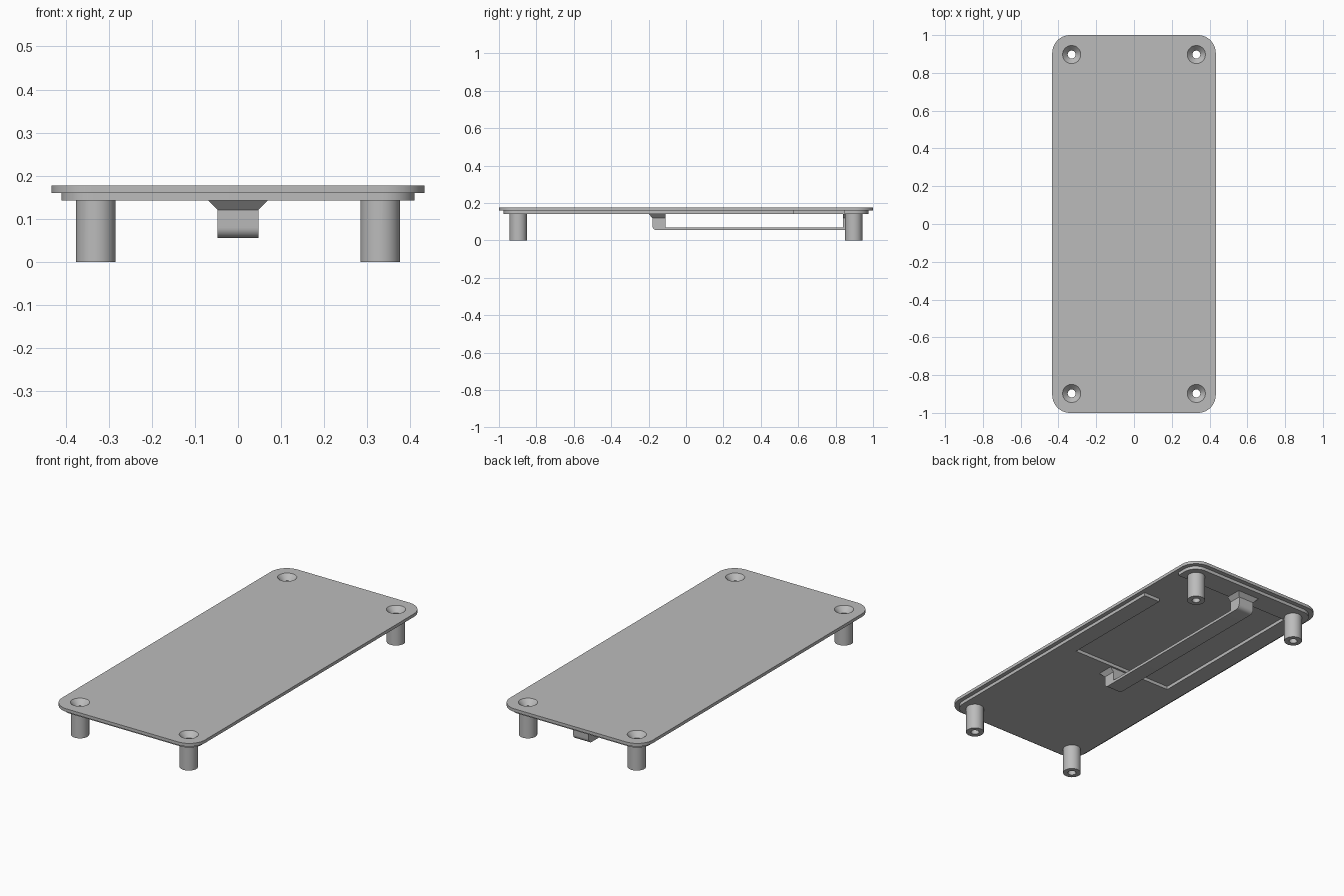
import bpy, bmesh, math

if "Cube" in bpy.data.objects:
    bpy.data.objects.remove(bpy.data.objects["Cube"])

grey = bpy.data.materials.new("plain_grey")
grey.diffuse_color = (0.5, 0.5, 0.5, 1)
grey.use_nodes = True
grey.node_tree.nodes["Principled BSDF"].inputs["Base Color"].default_value = grey.diffuse_color


def prism(name, pts, lo, hi, axis="z"):
    """Extrude a 2D outline: (x, y) along z, or (y, z) along x."""
    bm = bmesh.new()
    if axis == "z":
        at = lambda p, h: (p[0], p[1], h)
    else:
        at = lambda p, h: (h, p[0], p[1])
    a = [bm.verts.new(at(p, lo)) for p in pts]
    b = [bm.verts.new(at(p, hi)) for p in pts]
    bm.faces.new(a[::-1])
    bm.faces.new(b)
    for i in range(len(pts)):
        j = (i + 1) % len(pts)
        bm.faces.new((a[i], a[j], b[j], b[i]))
    return finish(name, bm)


def finish(name, bm):
    bmesh.ops.recalc_face_normals(bm, faces=bm.faces)
    me = bpy.data.meshes.new(name)
    bm.to_mesh(me)
    bm.free()
    me.materials.append(grey)
    ob = bpy.data.objects.new(name, me)
    bpy.context.collection.objects.link(ob)
    return ob


def arc(cx, cy, r, start, end, n):
    return [(cx + r * math.cos(math.radians(start + (end - start) * i / n)),
             cy + r * math.sin(math.radians(start + (end - start) * i / n)))
            for i in range(n + 1)]


def rounded_rect(w, h, r):
    pts = []
    for k, (sx, sy) in enumerate([(1, 1), (-1, 1), (-1, -1), (1, -1)]):
        pts += arc(sx * (w - r), sy * (h - r), r, 90 * k, 90 * k + 90, 12)
    return pts


def lathe(name, x, y, profile, n=48):
    """Closed solid of revolution from (radius, z) rings."""
    bm = bmesh.new()
    rings = [[bm.verts.new((x + r * math.cos(2 * math.pi * i / n),
                            y + r * math.sin(2 * math.pi * i / n), z))
              for i in range(n)] for r, z in profile]
    for a, b in zip(rings, rings[1:]):
        for i in range(n):
            j = (i + 1) % n
            bm.faces.new((a[i], a[j], b[j], b[i]))
    bm.faces.new(rings[0])
    bm.faces.new(rings[-1])
    return finish(name, bm)


def boolean(target, tool, op):
    """Apply a boolean and delete the tool object."""
    mod = target.modifiers.new("cut", "BOOLEAN")
    mod.operation, mod.object, mod.solver = op, tool, "EXACT"
    with bpy.context.temp_override(object=target, active_object=target):
        bpy.ops.object.modifier_apply(modifier=mod.name)
    bpy.data.objects.remove(tool)


def rect(x0, x1, y0, y1):
    return [(x0, y0), (x1, y0), (x1, y1), (x0, y1)]


TOP, UNDER, LIP = 0.177, 0.16, 0.142

# Cover plate with rounded corners
cover = prism("cover_plate", rounded_rect(0.433, 1.0, 0.095), UNDER, TOP)

# Inner lip with a large pocket and a side notch
lip = prism("lip", rounded_rect(0.41, 0.975, 0.075), LIP, 0.166)
pocket = [(-0.31, -0.10), (0.31, -0.10), (0.31, 0.575), (0.5, 0.575),
          (0.5, 0.848), (-0.31, 0.848)]
boolean(lip, prism("pocket_cutter", pocket, 0.1, 0.2), "DIFFERENCE")
boolean(cover, lip, "UNION")

# Four legs with countersunk screw holes
corners = [(sx * 0.33, sy * 0.897) for sx in (-1, 1) for sy in (-1, 1)]
for x, y in corners:
    boolean(cover, lathe("leg", x, y, [(0.046, 0), (0.046, 0.15)]), "UNION")
for x, y in corners:
    hole = [(0.021, -0.05), (0.021, 0.148), (0.048, TOP), (0.048, 0.2)]
    boolean(cover, lathe("screw_hole_cutter", x, y, hole), "DIFFERENCE")

# Bar handle: U-shaped side profile with rounded outer corners
y0, y1, t, z0, z1, r = -0.18, 0.91, 0.07, 0.055, 0.07, 0.025
profile = ([(y0, LIP)] + arc(y0 + r, z0 + r, r, 180, 270, 8)
           + arc(y1 - r, z0 + r, r, 270, 360, 8)
           + [(y1, LIP), (y1 - t, LIP), (y1 - t, z1), (y0 + t, z1), (y0 + t, LIP)])
handle = prism("bar_handle", profile, -0.047, 0.047, "x")

# Flared foot where each handle post meets the lip
for name, outer, inner, s in (("front_flare", y0, y0 + t, -1),
                              ("back_flare", y1, y1 - t, 1)):
    bm = bmesh.new()
    low = [bm.verts.new((x, y, 0.12)) for x, y in rect(-0.047, 0.047, inner, outer)]
    high = [bm.verts.new((x, y, LIP))
            for x, y in rect(-0.068, 0.068, inner, outer + s * 0.02)]
    bm.faces.new(low)
    bm.faces.new(high)
    for i in range(4):
        j = (i + 1) % 4
        bm.faces.new((low[i], low[j], high[j], high[i]))
    finish(name, bm)

# Smooth the round walls while keeping the edges sharp
bpy.ops.object.select_all(action="DESELECT")
for ob in (cover, handle):
    ob.select_set(True)
bpy.context.view_layer.objects.active = cover
bpy.ops.object.shade_smooth_by_angle(angle=math.radians(30))
